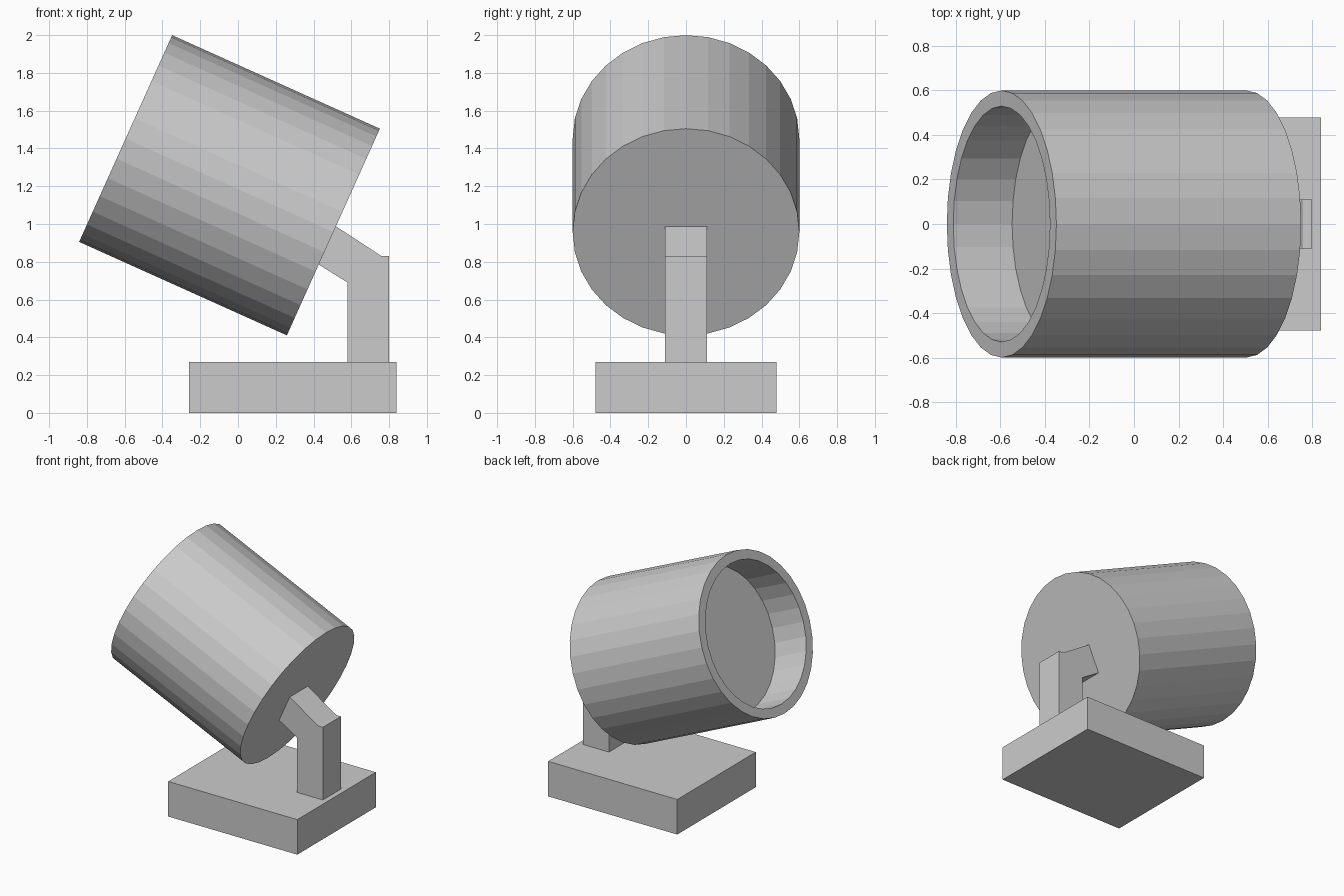
import bpy, bmesh, math
from mathutils import Vector

if "Cube" in bpy.data.objects:
    bpy.data.objects.remove(bpy.data.objects["Cube"])


def finish(bm, name):
    bmesh.ops.recalc_face_normals(bm, faces=bm.faces)
    mesh = bpy.data.meshes.new(name)
    bm.to_mesh(mesh)
    bm.free()
    obj = bpy.data.objects.new(name, mesh)
    bpy.context.collection.objects.link(obj)
    return obj


def extruded_profile(name, points, half_width):
    """Extrude an x-z outline symmetrically along y."""
    bm = bmesh.new()
    face = bm.faces.new([bm.verts.new((x, -half_width, z)) for x, z in points])
    ext = bmesh.ops.extrude_face_region(bm, geom=[face], use_keep_orig=True)
    verts = [g for g in ext["geom"] if isinstance(g, bmesh.types.BMVert)]
    bmesh.ops.translate(bm, verts=verts, vec=(0, 2 * half_width, 0))
    return finish(bm, name)


# Base slab
extruded_profile("base", [(-0.26, 0), (0.84, 0), (0.84, 0.27), (-0.26, 0.27)], 0.478)

# Bent arm from the base to the back of the housing
extruded_profile("arm", [(0.58, 0.27), (0.80, 0.27), (0.80, 0.83), (0.76, 0.83),
                         (0.515, 0.99), (0.425, 0.787), (0.58, 0.69)], 0.11)

# Tilted lamp housing: drum with a recessed front
RADIUS, LENGTH, WALL, DEPTH = 0.6, 1.206, 0.07, 0.29
bm = bmesh.new()
bmesh.ops.create_cone(bm, cap_ends=True, segments=32,
                      radius1=RADIUS, radius2=RADIUS, depth=LENGTH)
front = max(bm.faces, key=lambda f: f.calc_center_median().z)
bmesh.ops.inset_region(bm, faces=[front], thickness=WALL, use_even_offset=True)
recess = bmesh.ops.extrude_discrete_faces(bm, faces=[front])["faces"][0]
bmesh.ops.translate(bm, verts=recess.verts[:], vec=Vector((0, 0, -DEPTH)))
housing = finish(bm, "lamp_housing")
housing.rotation_euler = (0, -math.atan2(1.10, 0.495), 0)
housing.location = (-0.045, 0, 1.205)
